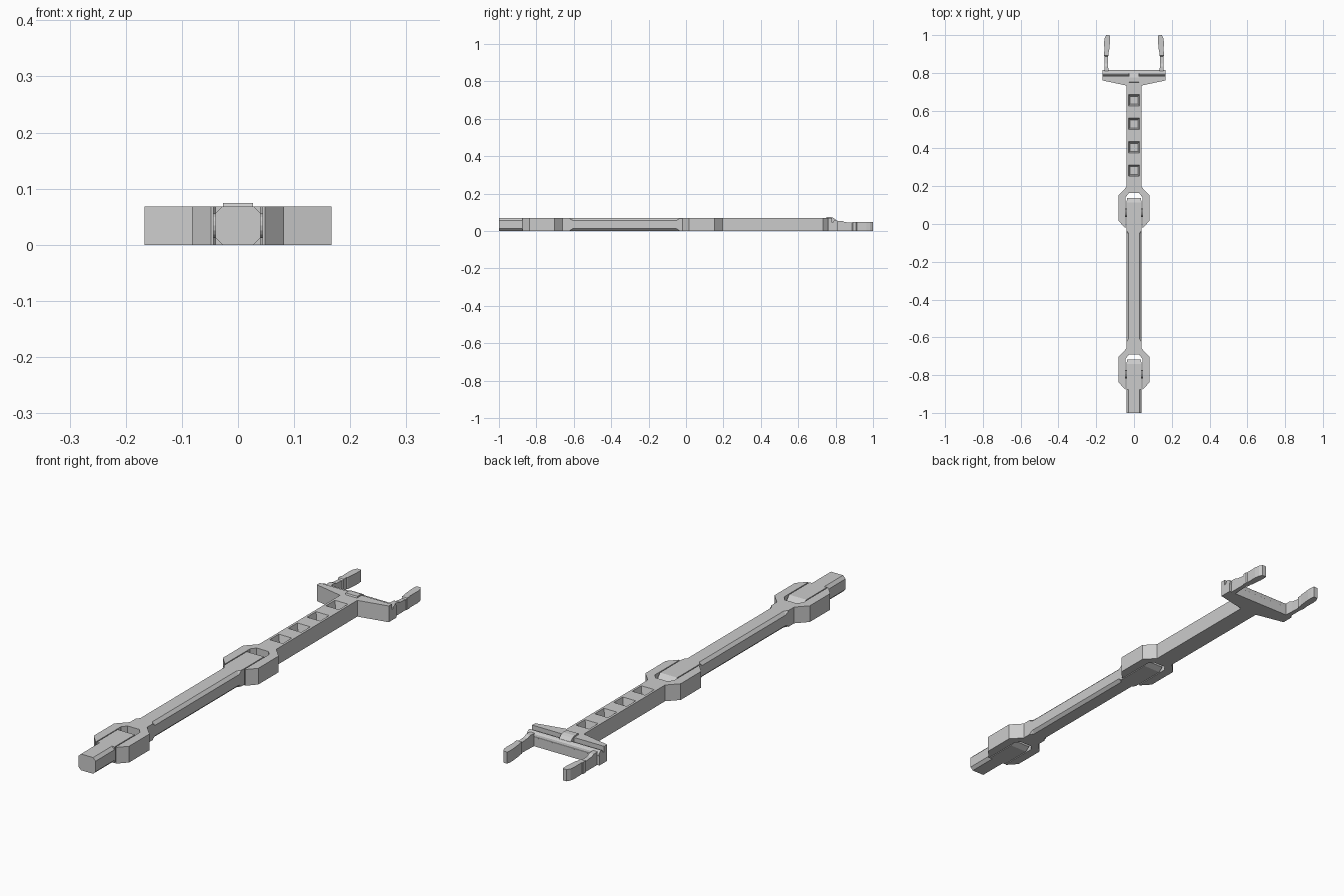
import bpy, bmesh, math

if "Cube" in bpy.data.objects:
    bpy.data.objects.remove(bpy.data.objects["Cube"])

H = 0.068   # body thickness
W = 0.04    # bar half width


def finish(bm, name):
    bmesh.ops.recalc_face_normals(bm, faces=bm.faces)
    me = bpy.data.meshes.new(name)
    bm.to_mesh(me)
    bm.free()
    ob = bpy.data.objects.new(name, me)
    bpy.context.collection.objects.link(ob)
    return ob


def loft_into(bm, rings):
    vs = [[bm.verts.new(p) for p in r] for r in rings]
    n = len(rings[0])
    for a, b in zip(vs, vs[1:]):
        for i in range(n):
            j = (i + 1) % n
            bm.faces.new((a[i], a[j], b[j], b[i]))
    bm.faces.new(vs[0])
    bm.faces.new(vs[-1])


def loft(name, rings):
    bm = bmesh.new()
    loft_into(bm, rings)
    return finish(bm, name)


def rect(y, x0, x1, z0, z1):
    return [(x0, y, z0), (x1, y, z0), (x1, y, z1), (x0, y, z1)]


def octagon(y, c, w=W, h=H):
    return [(-w + c, y, 0), (w - c, y, 0), (w, y, c), (w, y, h - c),
            (w - c, y, h), (-w + c, y, h), (-w, y, h - c), (-w, y, c)]


def plate(name, pts, z0=0.0, z1=H):
    return loft(name, [[(x, y, z) for x, y in pts] for z in (z0, z1)])


def mirrored(half):
    return half + [(-x, y) for x, y in reversed(half)]


def extrude_x(name, prof, x0, x1):
    return loft(name, [[(x, y, z) for y, z in prof] for x in (x0, x1)])


def disc(y, z, r, n=16):
    return [(y + r * math.cos(2 * math.pi * i / n), z + r * math.sin(2 * math.pi * i / n))
            for i in range(n)]


# forked links with their tongues and pivot pins
for tag, oy in (("tail", -0.855), ("middle", 0.0)):
    half = [(0.028, 0.163), (0.044, 0.142), (0.044, -0.02), (0.048, -0.02),
            (0.082, 0.017), (0.082, 0.152), (W, 0.196), (W, 0.235)]
    outline = [(x, y + oy) for x, y in half]
    # inner side goes down one arm, outer side returns; closed by the mirrored half
    plate(tag + "_link", mirrored(outline))
    loft(tag + "_tongue", [rect(oy - 0.02, -W, W, 0, H), rect(oy + 0.115, -W, W, 0, H),
                           rect(oy + 0.138, -0.036, 0.036, 0.012, H - 0.016)])
    extrude_x(tag + "_pivot", disc(oy + 0.06, H / 2, 0.022), -0.06, 0.06)

# chamfered tail bar and long middle bar
loft("tail_bar", [octagon(-1, 0.012), octagon(-0.875, 0.012)])
loft("middle_bar", [octagon(-0.625, 0.0008), octagon(-0.605, 0.012),
                    octagon(-0.05, 0.012), octagon(-0.035, 0.0008), octagon(-0.02, 0.0008)])

# upper bar with four tapered pockets
upper = loft("upper_bar", [rect(0.235, -W, W, 0, H), rect(0.745, -W, W, 0, H)])
bm = bmesh.new()
for y in (0.283, 0.406, 0.53, 0.655):
    rings = []
    for s, z in ((0.021, 0.036), (0.030, H), (0.030, H + 0.02)):
        rings.append([(-s, y - s, z), (s, y - s, z), (s, y + s, z), (-s, y + s, z)])
    loft_into(bm, rings)
cutter = finish(bm, "pocket_cutter")
cutter.hide_render = True
mod = upper.modifiers.new("pockets", "BOOLEAN")
mod.operation = "DIFFERENCE"
mod.solver = "EXACT"
mod.object = cutter
bpy.context.view_layer.objects.active = upper
upper.select_set(True)
bpy.ops.object.modifier_apply(modifier="pockets")
bpy.data.objects.remove(cutter, do_unlink=True)

# crosshead: tapered front wall, lower rear ledge, hinge rod and centre clip
plate("crosshead", mirrored([(W, 0.733), (0.167, 0.76), (0.167, 0.78)]))
plate("crosshead_ledge", mirrored([(0.167, 0.775), (0.167, 0.812)]), 0, 0.044)
rod = extrude_x("hinge_rod", disc(0.8, 0.044, 0.014, 12), -0.167, 0.167)
extrude_x("centre_clip", [(0.745, 0.06), (0.752, 0.074), (0.776, 0.074), (0.79, 0.069),
                          (0.803, 0.058), (0.803, 0.04), (0.745, 0.04)], -0.027, 0.027)

# gripping prongs
prong = [(0.808, 0.135, 0.157, 0.054), (0.835, 0.137, 0.157, 0.054),
         (0.85, 0.138, 0.157, 0.047), (0.888, 0.139, 0.157, 0.044),
         (0.892, 0.135, 0.160, 0.049), (0.91, 0.135, 0.160, 0.049),
         (0.914, 0.132, 0.157, 0.049), (0.965, 0.127, 0.158, 0.049),
         (0.985, 0.127, 0.155, 0.049), (1.0, 0.129, 0.147, 0.049)]
for side, s in (("left", -1), ("right", 1)):
    loft(side + "_prong", [rect(y, s * a, s * b, 0, z) for y, a, b, z in prong])
